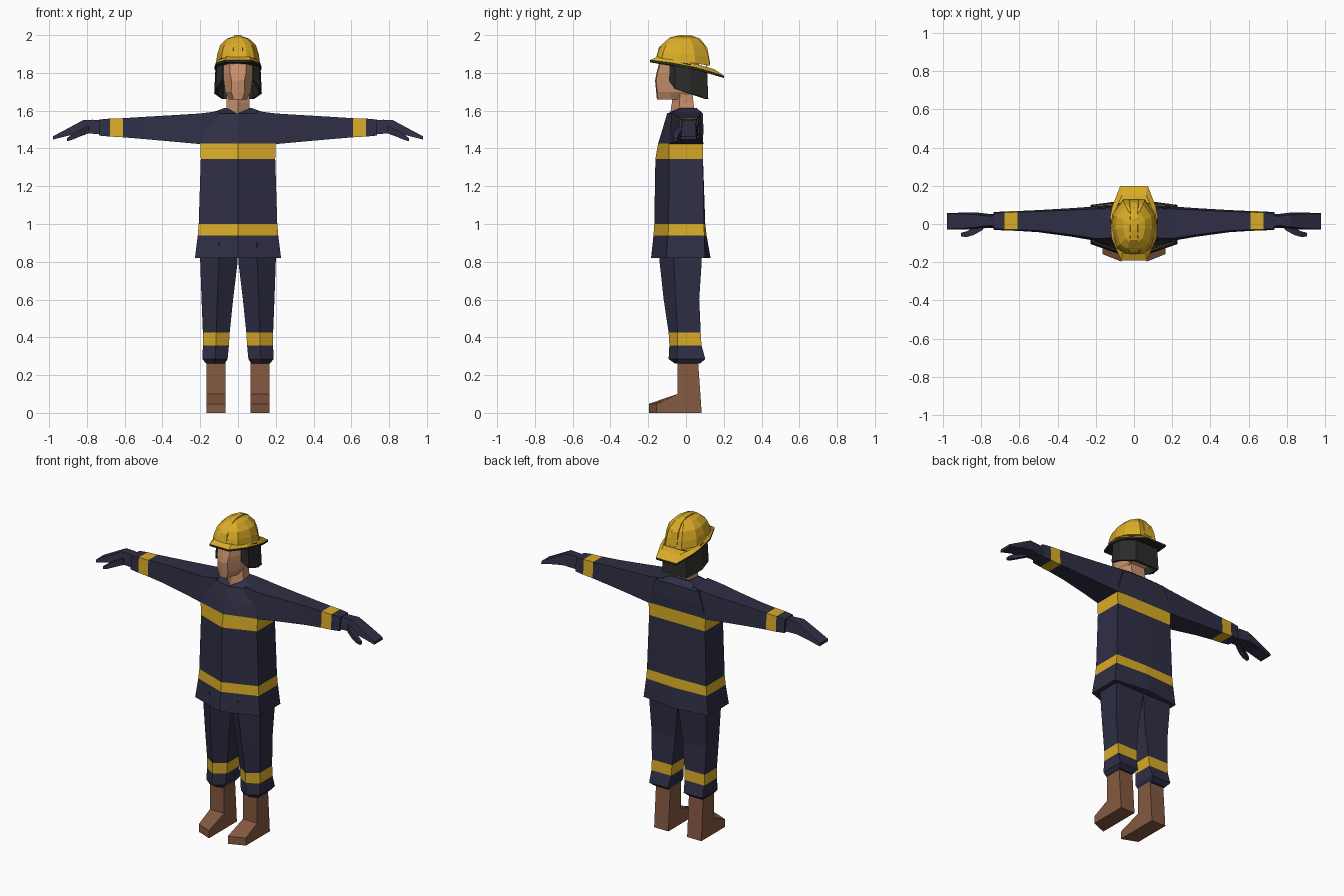
import bpy, bmesh

def mat(name, rgb):
    m = bpy.data.materials.new(name)
    m.diffuse_color = (*rgb, 1)
    return m

NAVY = mat("navy cloth", (0.028, 0.028, 0.06))
YELLOW = mat("yellow", (0.70, 0.41, 0.02))
SKIN = mat("skin", (0.60, 0.29, 0.155))
BROWN = mat("brown leather", (0.23, 0.10, 0.052))
DARK = mat("dark grey", (0.024, 0.025, 0.023))

def finish(name, bm, mats):
    bmesh.ops.recalc_face_normals(bm, faces=bm.faces)
    me = bpy.data.meshes.new(name)
    bm.to_mesh(me)
    bm.free()
    for m in mats:
        me.materials.append(m)
    ob = bpy.data.objects.new(name, me)
    bpy.context.collection.objects.link(ob)
    return ob

def loft(name, rings, mats, bands=(), side=1, caps=(True, True)):
    """Skin a list of closed rings; segments listed in bands use the second material."""
    bm = bmesh.new()
    vs = [[bm.verts.new((side * x, y, z)) for x, y, z in r] for r in rings]
    n = len(rings[0])
    for i in range(len(vs) - 1):
        for j in range(n):
            k = (j + 1) % n
            f = bm.faces.new((vs[i][j], vs[i][k], vs[i + 1][k], vs[i + 1][j]))
            f.material_index = 1 if i in bands else 0
    if caps[0]:
        bm.faces.new(vs[0][::-1])
    if caps[1]:
        bm.faces.new(vs[-1])
    return finish(name, bm, mats)

# Jacket body: z, half width, front ridge y, front corner y, back y, back centre bulge
def body_ring(z, w, yf, ys, yb, bulge=0.0, drop=0.0):
    return [(0, yf, z - drop), (w, ys, z), (w, yb, z), (0, yb + bulge, z), (-w, yb, z), (-w, ys, z)]

loft("jacket", [body_ring(*r) for r in [
    (0.82, 0.228, -0.185, -0.105, 0.10, 0.03),
    (0.94, 0.213, -0.172, -0.095, 0.097, 0.012),
    (1.00, 0.208, -0.168, -0.092, 0.095, 0.007),
    (1.345, 0.197, -0.162, -0.09, 0.09),
    (1.425, 0.20, -0.148, -0.09, 0.09),
    (1.50, 0.18, -0.125, -0.08, 0.092),
    (1.585, 0.15, -0.10, -0.055, 0.09),
    (1.615, 0.07, -0.085, -0.03, 0.055, 0, 0.035)]],
    [NAVY, YELLOW], bands=(1, 3))

# Neck
loft("neck", [
    [(0, -0.088, 1.56), (0.064, -0.03, 1.59), (0.055, 0.045, 1.59), (-0.055, 0.045, 1.59), (-0.064, -0.03, 1.59)],
    [(0, -0.075, 1.64), (0.06, -0.035, 1.64), (0.05, 0.04, 1.64), (-0.05, 0.04, 1.64), (-0.06, -0.035, 1.64)],
    [(0, -0.07, 1.72), (0.06, -0.03, 1.72), (0.05, 0.03, 1.72), (-0.05, 0.03, 1.72), (-0.06, -0.03, 1.72)]], [SKIN])

# Head: z, front y, front half width, cheek half width, cheek y, back y
loft("head", [[(0, yf - 0.006, z), (wf, yf, z), (wc, yc, z), (wc * .9, yb, z),
               (-wc * .9, yb, z), (-wc, yc, z), (-wf, yf, z)] for z, yf, wf, wc, yc, yb in [
    (1.658, -0.148, 0.022, 0.045, -0.08, -0.04),
    (1.70, -0.152, 0.036, 0.068, -0.082, 0.05),
    (1.76, -0.158, 0.034, 0.076, -0.088, 0.07),
    (1.80, -0.15, 0.042, 0.078, -0.088, 0.07),
    (1.875, -0.13, 0.045, 0.078, -0.08, 0.07)]], [SKIN])

# Neck guard: thin curtain hanging from the helmet
bm = bmesh.new()
path = [(0.085, -0.09, 1.76), (0.118, -0.06, 1.715), (0.126, 0.02, 1.69), (0.085, 0.118, 1.662)]
path += [(-x, y, z) for x, y, z in path[::-1]]
low = [bm.verts.new(p) for p in path]
top = [bm.verts.new((x * 0.94, y * 0.94, 1.85 - 0.15 * y)) for x, y, z in path]
for i in range(len(path) - 1):
    bm.faces.new((low[i], low[i + 1], top[i + 1], top[i]))
guard = finish("neck_guard", bm, [DARK])
mod = guard.modifiers.new("thickness", "SOLIDIFY")
mod.thickness = 0.015

# Helmet brim: sloping plate, yellow above and dark below
half = [(0.068, -0.19, 1.868), (0.118, -0.075, 1.853), (0.125, 0.04, 1.832), (0.115, 0.09, 1.818), (0.072, 0.20, 1.785)]
rim = half + [(-x, y, z) for x, y, z in half[::-1]]
brim = loft("helmet_brim", [[(x, y, z - 0.012) for x, y, z in rim], rim,
                            [(x * 0.88, y * 0.78 - 0.005, z + 0.018 + 0.08 * max(y, 0)) for x, y, z in rim]],
            [YELLOW, DARK], bands=(0,))
for p in brim.data.polygons:
    if p.normal.z < -0.5:
        p.material_index = 1

# Helmet dome: scale rings of an octagon, tilted at the base
octo = [(0.045, -1), (0.085, -0.8), (0.112, -0.1), (0.108, 0.45), (0.055, 1)]
octo += [(-x, y) for x, y in octo[::-1]]
loft("helmet_dome", [[(x * sx, y * sy - 0.014, z - tilt * y) for x, y in octo] for sx, sy, z, tilt in [
    (1.03, 0.142, 1.86, 0.022), (0.98, 0.133, 1.90, 0.012),
    (0.85, 0.115, 1.945, 0.004), (0.52, 0.078, 1.982, 0.0), (0.22, 0.05, 1.993, 0.0)]], [YELLOW])

# Helmet crest running over the dome
crest = [(-0.162, 1.868), (-0.143, 1.935), (-0.085, 1.988), (-0.03, 2.0), (0.03, 1.998),
         (0.075, 1.98), (0.112, 1.935), (0.128, 1.85)]
loft("helmet_crest", [[(w, y, z), (-w, y, z), (-w * 1.3, -0.014 + (y + 0.014) * 0.85, z - 0.02),
                       (w * 1.3, -0.014 + (y + 0.014) * 0.85, z - 0.02)]
                      for (y, z), w in zip(crest, (0.028, 0.024, 0.02, 0.018, 0.018, 0.02, 0.022, 0.025))], [YELLOW])

def box_ring(x, y0, y1, z0, z1, top=0.0):
    return [(x, y0, z0), (x, y1, z0), (x, y1 - top, z1), (x, y0 + top, z1)]

def leg_ring(z, xi, xo, yf, ys, yb):
    xm = (xi + xo) / 2
    return [(xi, ys, z), (xm, yf, z), (xo, ys, z), (xo, yb, z), (xi, yb, z)]

for tag, s in (("right", 1), ("left", -1)):
    # Sleeve with cuff band
    loft(f"{tag}_sleeve", [box_ring(*r) for r in [
        (0.10, -0.085, 0.09, 1.43, 1.598, 0.012), (0.20, -0.088, 0.092, 1.423, 1.585, 0.012),
        (0.33, -0.066, 0.083, 1.435, 1.577, 0.01), (0.50, -0.043, 0.073, 1.45, 1.567, 0.008),
        (0.61, -0.036, 0.068, 1.459, 1.56, 0.006), (0.678, -0.034, 0.066, 1.463, 1.558, 0.006),
        (0.735, -0.03, 0.062, 1.468, 1.553, 0.006)]], [NAVY, YELLOW], bands=(4,), side=s)
    # Gloved hand bending down to the fingertips
    loft(f"{tag}_hand", [box_ring(*r) for r in [
        (0.72, -0.02, 0.05, 1.475, 1.548, 0.01), (0.77, -0.02, 0.054, 1.478, 1.552, 0.012),
        (0.82, -0.028, 0.06, 1.482, 1.55, 0.012), (0.89, -0.03, 0.06, 1.47, 1.512, 0.008),
        (0.98, -0.03, 0.057, 1.447, 1.464, 0.004)]], [NAVY], side=s)
    # Thumb
    loft(f"{tag}_thumb", [box_ring(*r) for r in [
        (0.79, -0.03, 0.01, 1.48, 1.52), (0.84, -0.058, -0.02, 1.462, 1.497),
        (0.875, -0.068, -0.038, 1.447, 1.478), (0.905, -0.066, -0.046, 1.438, 1.455)]], [NAVY], side=s)
    # Trouser leg with band and flared cuff
    loft(f"{tag}_trouser_leg", [leg_ring(*r) for r in [
        (0.90, 0.0, 0.20, -0.145, -0.07, 0.085), (0.80, 0.002, 0.20, -0.14, -0.065, 0.083),
        (0.60, 0.026, 0.193, -0.118, -0.055, 0.07), (0.425, 0.044, 0.186, -0.092, -0.045, 0.078),
        (0.358, 0.048, 0.186, -0.088, -0.045, 0.082), (0.285, 0.055, 0.188, -0.092, -0.05, 0.102),
        (0.262, 0.07, 0.17, -0.06, -0.045, 0.075)]], [NAVY, YELLOW], bands=(3,), side=s)
    # Boot: side profile extruded across, outer toe corner set back
    prof = [(0.083, 0), (0.062, 0.30), (-0.045, 0.30), (-0.045, 0.10), (-0.197, 0.048), (-0.197, 0)]
    loft(f"{tag}_boot", [[(x, y + (set_back if y < -0.1 else 0), z) for y, z in prof]
                         for x, set_back in ((0.066, 0.0), (0.166, 0.04))], [BROWN], side=s)
